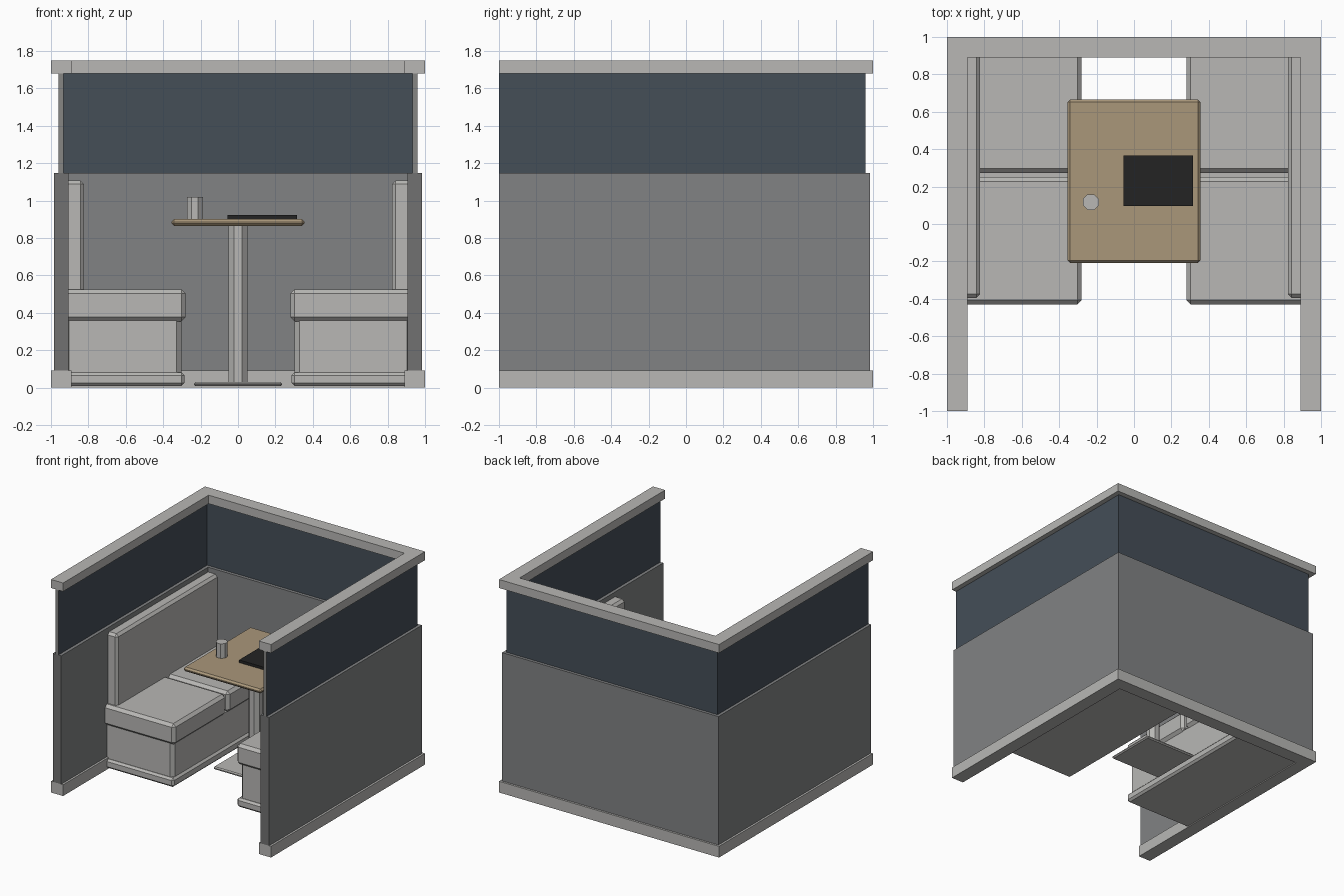
import bpy
import bmesh
import math
from mathutils import Matrix, Vector

cube = bpy.data.objects.get("Cube")
if cube:
    bpy.data.objects.remove(cube, do_unlink=True)


def material(name, rgb):
    m = bpy.data.materials.new(name)
    m.use_nodes = True
    m.diffuse_color = (*rgb, 1)
    shader = next(n for n in m.node_tree.nodes if n.type == "BSDF_PRINCIPLED")
    shader.inputs["Base Color"].default_value = (*rgb, 1)
    return m


LIGHT = material("light grey", (0.48, 0.475, 0.46))
PANEL = material("panel grey", (0.22, 0.225, 0.23))
PANEL_EDGE = material("panel edge grey", (0.165, 0.165, 0.165))
GLASS = material("slate blue", (0.059, 0.077, 0.097))
GLASS_EDGE = material("glass edge grey", (0.24, 0.238, 0.23))
WOOD = material("tan wood", (0.40, 0.31, 0.195))
BLACK = material("black", (0.017, 0.017, 0.017))


def finish(name, bm, *mats):
    bmesh.ops.recalc_face_normals(bm, faces=bm.faces)
    mesh = bpy.data.meshes.new(name)
    bm.to_mesh(mesh)
    bm.free()
    for m in mats:
        mesh.materials.append(m)
    obj = bpy.data.objects.new(name, mesh)
    bpy.context.collection.objects.link(obj)
    return obj


def box(name, low, high, mat, chamfer=0):
    """Box between two corners, with optional flat chamfers."""
    low, high = Vector(low), Vector(high)
    bm = bmesh.new()
    bmesh.ops.create_cube(bm, size=1)
    for v in bm.verts:
        v.co = (low + high) / 2 + v.co * (high - low)
    if chamfer:
        bmesh.ops.bevel(bm, geom=bm.edges[:], offset=chamfer, segments=1,
                        affect="EDGES", profile=0.5)
    return finish(name, bm, mat)


def prism(name, x, y, z0, z1, apothem, mat):
    """Upright eight-sided column with a flat side to the front."""
    bm = bmesh.new()
    r = apothem / math.cos(math.pi / 8)
    bmesh.ops.create_cone(bm, cap_ends=True, segments=8, radius1=r, radius2=r,
                          depth=z1 - z0)
    bmesh.ops.rotate(bm, verts=bm.verts, matrix=Matrix.Rotation(math.pi / 8, 3, "Z"))
    bmesh.ops.translate(bm, verts=bm.verts, vec=(x, y, (z0 + z1) / 2))
    return finish(name, bm, mat)


def u_wall(name, outer, inner, z0, z1, mat, end_mat):
    """U-shaped wall, open to the front, with its own end colour."""
    bm = bmesh.new()
    half = [(outer, -1), (outer, outer), (inner, inner), (inner, -1)]
    # Three mitred runs: right side, back, left side
    left = [(-x, y) for x, y in half]
    back = [half[1], left[1], left[2], half[2]]
    for run in (half, back, left):
        face = bm.faces.new([bm.verts.new((x, y, z0)) for x, y in run])
        top = bmesh.ops.extrude_face_region(bm, geom=[face], use_keep_orig=True)["geom"]
        bmesh.ops.translate(bm, vec=(0, 0, z1 - z0),
                            verts=[e for e in top if isinstance(e, bmesh.types.BMVert)])
    # Drop the hidden mitre faces, then weld the runs
    mitres = [f for f in bm.faces
              if abs(f.normal.z) < 0.1 and 0.1 < abs(f.normal.x) < 0.9]
    bmesh.ops.delete(bm, geom=mitres, context="FACES")
    bmesh.ops.remove_doubles(bm, verts=bm.verts, dist=0.0001)
    for f in bm.faces:
        if f.calc_center_median().y < -0.99:
            f.material_index = 1
    return finish(name, bm, mat, end_mat)


# Enclosure: skirting, solid panel, tinted band and top rail
u_wall("skirting", 1, 0.89, 0, 0.092, LIGHT, LIGHT)
u_wall("wall_panel", 0.983, 0.907, 0.092, 1.147, PANEL, PANEL_EDGE)
u_wall("tinted_band", 0.959, 0.933, 1.147, 1.68, GLASS, GLASS_EDGE)
u_wall("top_rail", 1, 0.89, 1.68, 1.75, LIGHT, LIGHT)


# Benches, one on each side
def bench_part(name, x_inner, y, z, chamfer):
    for side, s in (("left", 1), ("right", -1)):
        xs = sorted((s * x_inner, s * 0.93))
        box(f"{side}_{name}", (xs[0], y[0], z[0]), (xs[1], y[1], z[1]), LIGHT, chamfer)


bench_part("bench_plinth", 0.287, (-0.43, 0.93), (0.008, 0.082), 0.016)
bench_part("bench_base", 0.303, (-0.41, 0.93), (0.05, 0.385), 0.026)
bench_part("front_cushion", 0.28, (-0.43, 0.25), (0.355, 0.526), 0.023)
bench_part("back_cushion", 0.28, (0.273, 0.93), (0.355, 0.526), 0.023)
bench_part("backrest", 0.823, (-0.395, 0.93), (0.48, 1.108), 0.02)

# Table
TABLE_Y = 0.228
box("table_foot", (-0.235, TABLE_Y - 0.215, 0.008), (0.235, TABLE_Y + 0.215, 0.03),
    LIGHT, 0.008)
prism("table_post", 0, TABLE_Y, 0.025, 0.87, 0.05, LIGHT)
box("table_top", (-0.355, TABLE_Y - 0.437, 0.865), (0.355, TABLE_Y + 0.437, 0.901),
    WOOD, 0.014)

# Things on the table
prism("cup", -0.23, 0.117, 0.9, 1.02, 0.042, LIGHT)
box("closed_laptop", (-0.056, 0.095, 0.9), (0.316, 0.366, 0.923), BLACK)
